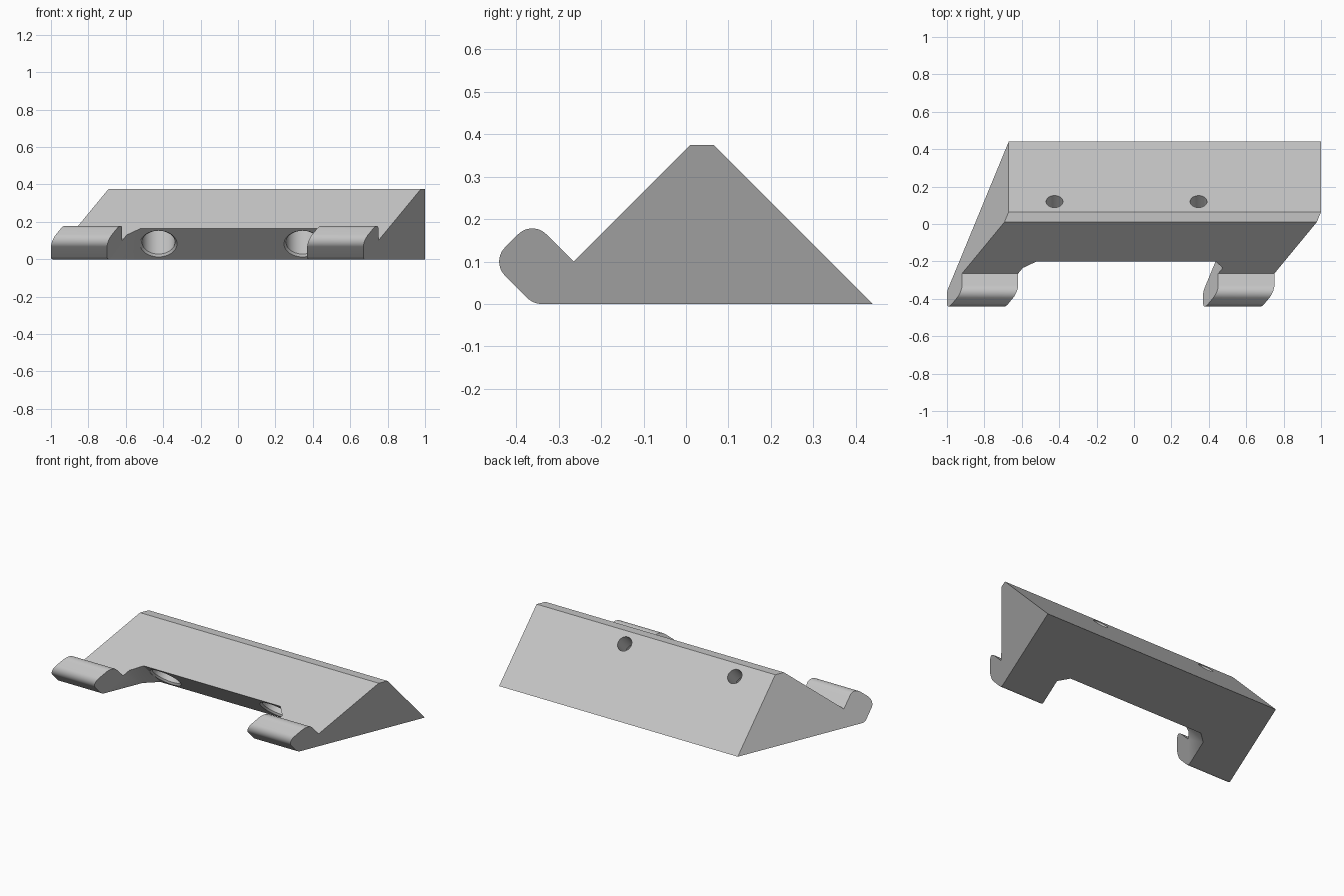
import bpy, bmesh, math
from mathutils import Vector

old = bpy.data.objects.get("Cube")
if old:
    bpy.data.objects.remove(old, do_unlink=True)

SKEW = 0.4125   # sideways lean of the ends per unit of (y + z)
BACK = 0.44     # y + z on the sloping back face
SEAT = -0.035   # y + z on the drilled wall of the notch


def make_object(name, bm):
    bmesh.ops.recalc_face_normals(bm, faces=bm.faces)
    mesh = bpy.data.meshes.new(name)
    bm.to_mesh(mesh)
    bm.free()
    obj = bpy.data.objects.new(name, mesh)
    bpy.context.collection.objects.link(obj)
    return obj


def loft(name, rings):
    """Skin equal-length rings of points and cap both ends."""
    bm = bmesh.new()
    loops = [[bm.verts.new(p) for p in ring] for ring in rings]
    n = len(loops[0])
    for a, b in zip(loops, loops[1:]):
        for i in range(n):
            j = (i + 1) % n
            bm.faces.new((a[i], a[j], b[j], b[i]))
    bm.faces.new(loops[0][::-1])
    bm.faces.new(loops[-1])
    return make_object(name, bm)


def fillet(before, corner, after, radius, steps=12):
    """Arc of points rounding a corner."""
    c = Vector(corner)
    u = (Vector(before) - c).normalized()
    v = (Vector(after) - c).normalized()
    half = u.angle(v) / 2
    centre = c + (u + v).normalized() * radius / math.sin(half)
    start = c + u * radius / math.tan(half) - centre
    end = c + v * radius / math.tan(half) - centre
    sweep = math.pi - 2 * half
    return [centre + (start * math.sin((1 - k / steps) * sweep)
                      + end * math.sin(k / steps * sweep)) / math.sin(sweep)
            for k in range(steps + 1)]


def lean(s):
    return SKEW * (BACK - s)


# Side profile: wedge with a rounded hook at the front
heel, valley = (0.44, 0), (-0.265, 0.1)
tip, nose, toe = (-0.3625, 0.1975), (-0.46, 0.1), (-0.36, 0)
profile = [Vector(p) for p in (heel, (0.065, 0.375), (0.01, 0.375), valley)]
profile += fillet(valley, tip, nose, 0.047)
profile += fillet(tip, nose, toe, 0.047)
profile += fillet(nose, toe, heel, 0.047)
body = loft("hooked_wedge_bracket",
            [[(x - lean(y + z), y, z) for y, z in profile] for x in (-0.67, 1)])

# Notch between the hooks, cut at right angles to the front slope
outline = [(-0.37 - lean(-0.6), -0.6), (-0.37 - lean(-0.105), -0.105),
           (-0.52, SEAT), (0.435, SEAT),
           (0.70 - lean(-0.105), -0.105), (0.70 - lean(-0.6), -0.6)]
cutters = [loft("notch_cutter",
                [[(x, (s - t) / 2, (s + t) / 2) for x, s in outline]
                 for t in (-0.8, 1)])]

# Counterbored screw holes running up through the back slope
bore = [(-0.005, 0.099), (0, 0.099), (0.011, 0.088), (0.22, 0.088),
        (0.22, 0.045), (0.4, 0.045)]
turns = [2 * math.pi * k / 48 for k in range(48)]
for x in (-0.425, 0.345):
    hole = loft("screw_hole_cutter",
                [[(r * math.cos(a), r * math.sin(a), d) for a in turns]
                 for d, r in bore])
    hole.rotation_euler.x = -math.pi / 4
    hole.location = (x, -0.1175, 0.0825)
    cutters.append(hole)

bpy.ops.object.select_all(action='DESELECT')
bpy.context.view_layer.objects.active = body
body.select_set(True)
for cutter in cutters:
    cutter.hide_render = True
    mod = body.modifiers.new("cut", 'BOOLEAN')
    mod.operation = 'DIFFERENCE'
    mod.solver = 'EXACT'
    mod.object = cutter
    bpy.ops.object.modifier_apply(modifier=mod.name)
for cutter in cutters:
    bpy.data.objects.remove(cutter, do_unlink=True)

# Plain grey finish
grey = bpy.data.materials.new("light_grey")
grey.use_nodes = True
colour = (0.55, 0.55, 0.55, 1)
grey.diffuse_color = colour
grey.node_tree.nodes["Principled BSDF"].inputs["Base Color"].default_value = colour
body.data.materials.clear()
body.data.materials.append(grey)

bpy.ops.object.shade_smooth_by_angle(angle=math.radians(30))
